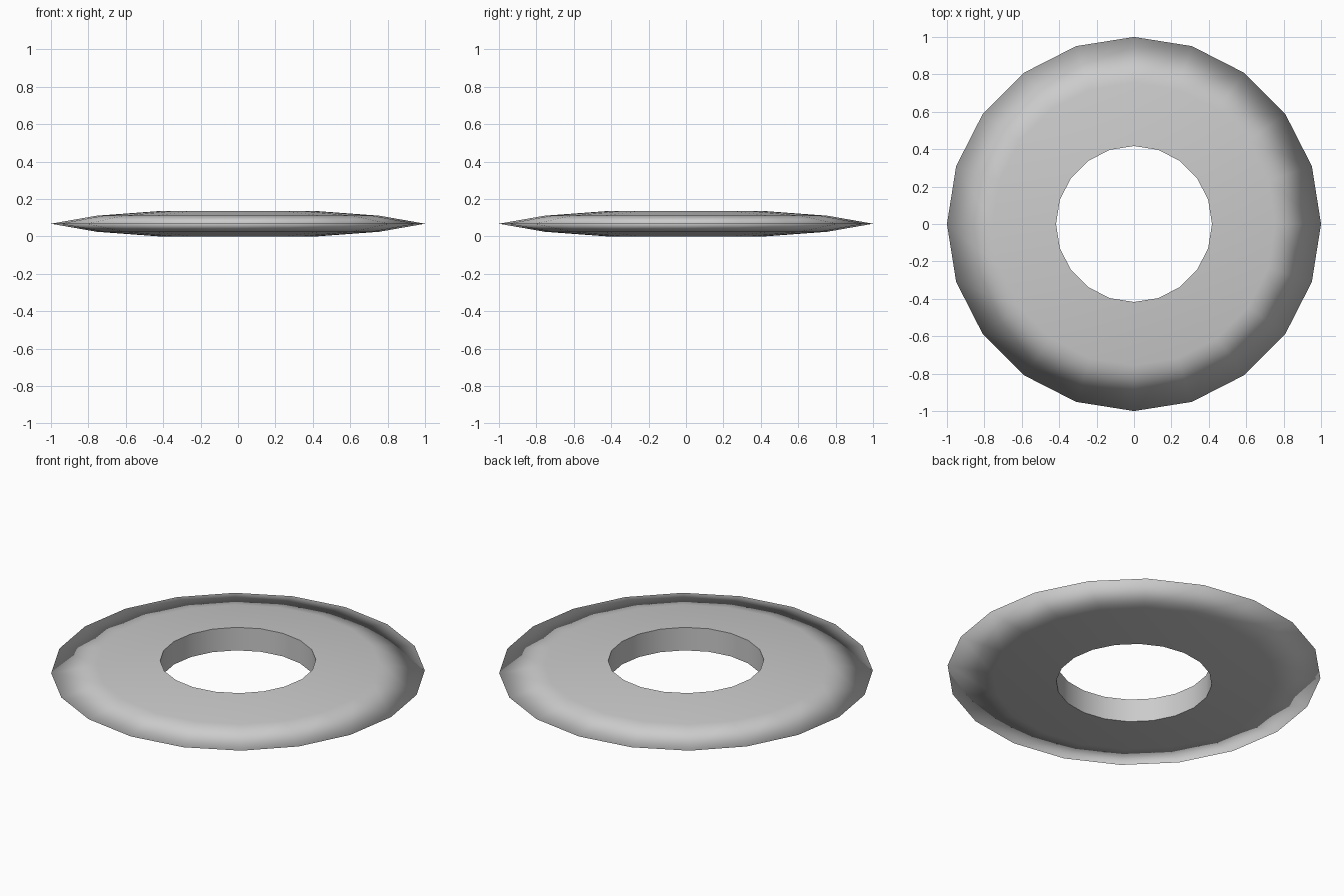
import bpy, bmesh
from math import cos, sin, tau

if "Cube" in bpy.data.objects:
    bpy.data.objects.remove(bpy.data.objects["Cube"])

SIDES = 20
# Cross-section (radius, z): hole bottom, under slope, knife rim, upper slope, hole top
PROFILE = [(0.417, 0.0), (0.755, 0.025), (1.0, 0.068), (0.755, 0.111), (0.417, 0.136)]

bm = bmesh.new()
rings = [[bm.verts.new((r * cos(tau * i / SIDES), r * sin(tau * i / SIDES), z))
          for i in range(SIDES)] for r, z in PROFILE]

# Skin the closed cross-section around the axis
for k, ring in enumerate(rings):
    nxt = rings[(k + 1) % len(rings)]
    for i in range(SIDES):
        j = (i + 1) % SIDES
        bm.faces.new((ring[i], ring[j], nxt[j], nxt[i])).smooth = True

# Hole edges stay crisp, outer rim stays smooth
for ring in (rings[0], rings[-1]):
    for i in range(SIDES):
        bm.edges.get((ring[i], ring[(i + 1) % SIDES])).smooth = False

bmesh.ops.recalc_face_normals(bm, faces=bm.faces)
mesh = bpy.data.meshes.new("throwing_ring")
bm.to_mesh(mesh)
bm.free()
bpy.context.collection.objects.link(bpy.data.objects.new("throwing_ring", mesh))
